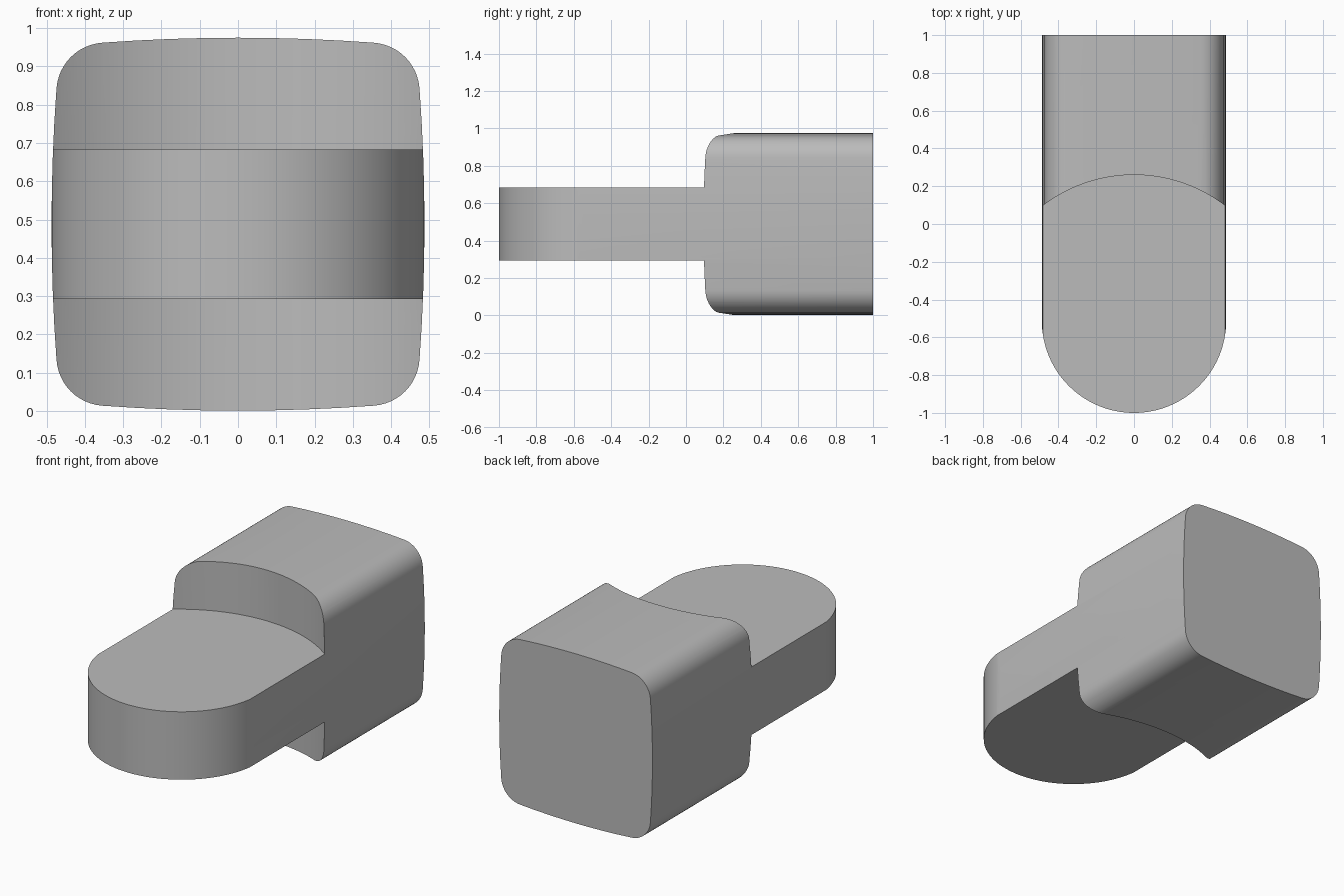
import bpy, bmesh
from math import sin, cos, pi, asin
from mathutils import Vector, Matrix

cube = bpy.data.objects.get("Cube")
if cube:
    bpy.data.objects.remove(cube, do_unlink=True)

MID = 0.488            # half height, also the centre line
TONGUE = 0.195         # half thickness of the tongue

grey = bpy.data.materials.new("plain_grey")
grey.use_nodes = True
colour = (0.5, 0.5, 0.5, 1)
grey.diffuse_color = colour
grey.node_tree.nodes["Principled BSDF"].inputs["Base Color"].default_value = colour


def prism(name, points, depth):
    """Extrude a closed outline of 3D points along the depth vector."""
    bm = bmesh.new()
    face = bm.faces.new([bm.verts.new(p) for p in points])
    out = bmesh.ops.extrude_face_region(bm, geom=[face])
    moved = [v for v in out["geom"] if isinstance(v, bmesh.types.BMVert)]
    bmesh.ops.translate(bm, verts=moved, vec=depth)
    bmesh.ops.recalc_face_normals(bm, faces=bm.faces)
    mesh = bpy.data.meshes.new(name)
    bm.to_mesh(mesh)
    bm.free()
    mesh.materials.append(grey)
    obj = bpy.data.objects.new(name, mesh)
    bpy.context.collection.objects.link(obj)
    return obj


def arc(cx, cy, r, start, end, n):
    return [Vector((cx + r * cos(start + (end - start) * i / n),
                    cy + r * sin(start + (end - start) * i / n)))
            for i in range(n + 1)]


def carve(target, cutter, operation):
    mod = target.modifiers.new("carve", 'BOOLEAN')
    mod.operation, mod.solver, mod.object = operation, 'EXACT', cutter
    bpy.context.view_layer.objects.active = target
    bpy.ops.object.modifier_apply(modifier=mod.name)
    bpy.data.objects.remove(cutter, do_unlink=True)


# Body: bulged square section with rounded corners, one quarter turned four times
big, tilt, small, inner = 4.85, 0.073, 0.1287, 0.3456
quarter = arc(0.487 - big, 0, big, -tilt, tilt, 8)
quarter += arc(inner, inner, small, tilt, pi / 2 - tilt, 12)[1:-1]
section = []
for turn in range(4):
    spin = Matrix.Rotation(turn * pi / 2, 2)
    section += [spin @ p for p in quarter]
body = prism("plug_body", [(p.x, -1.1, p.y + MID) for p in section], (0, 2.1, 0))

# Rounded nose seen from above
nose = arc(0, -0.512, 0.488, pi, 2 * pi, 64)
nose = [(-0.7, -0.5)] + [tuple(p) for p in nose] + [(0.7, -0.5), (0.7, 1.2), (-0.7, 1.2)]
carve(body, prism("nose_cutter", [(x, y, -0.2) for x, y in nose], (0, 0, 1.4)), 'INTERSECT')

# Curved shoulders above and below the tongue
radius = 0.795
reach = asin(0.6 / radius)
shoulder = arc(0, 0.26 - radius, radius, pi / 2 - reach, pi / 2 + reach, 48)
shoulder = [tuple(p) for p in shoulder] + [(-0.6, -1.3), (0.6, -1.3)]
for side in (-1, 1):
    z = MID + side * TONGUE
    cutter = prism("shoulder_cutter", [(x, y, z) for x, y in shoulder], (0, 0, side * 0.6))
    carve(body, cutter, 'DIFFERENCE')

# Smooth shading with crisp cut edges
bpy.ops.object.select_all(action='DESELECT')
body.select_set(True)
bpy.context.view_layer.objects.active = body
bpy.ops.object.shade_smooth_by_angle(angle=pi / 6)
